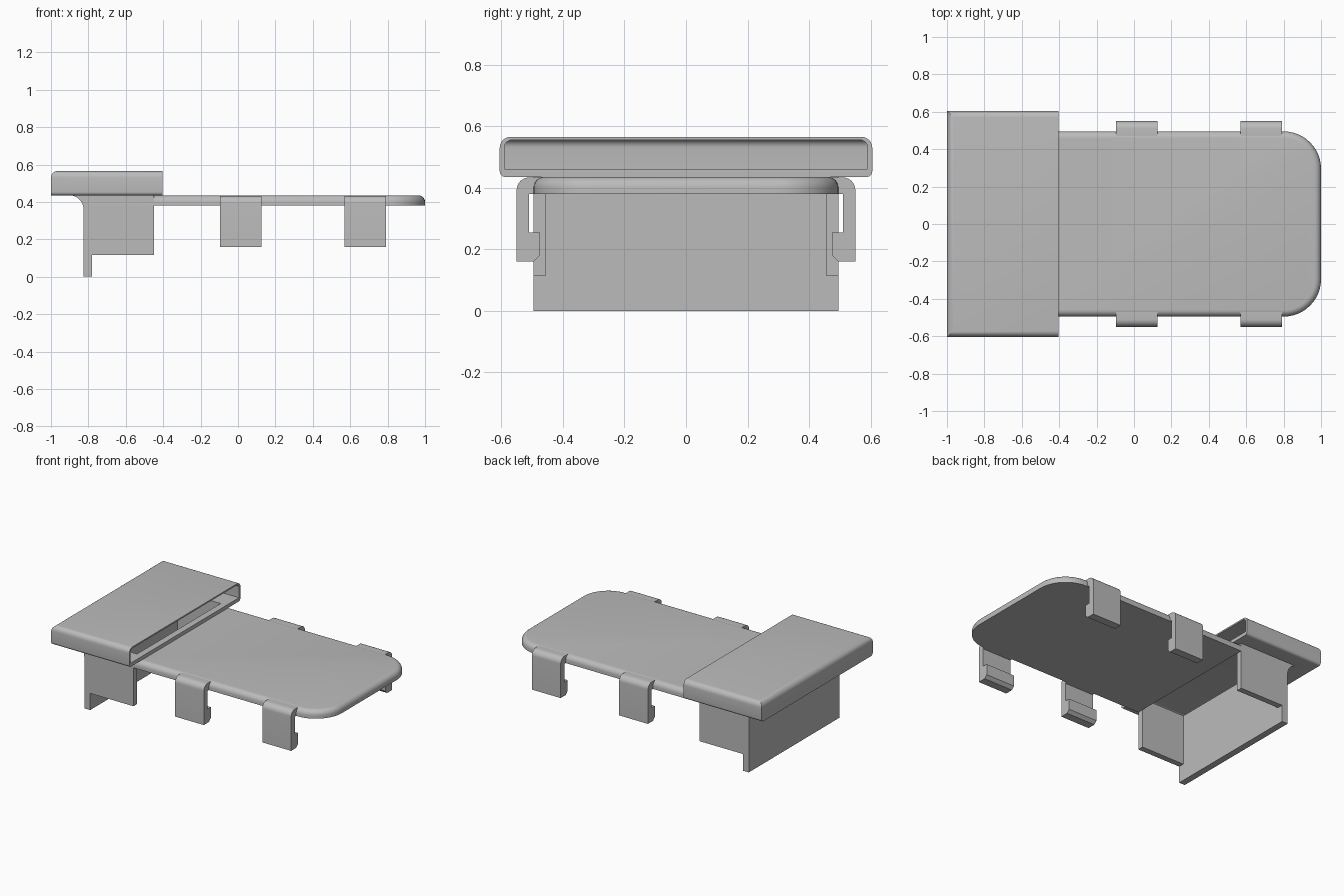
import bpy, bmesh, math
from mathutils import Vector

cube = bpy.data.objects.get("Cube")
if cube:
    bpy.data.objects.remove(cube)

grey = bpy.data.materials.new("plain grey")
grey.use_nodes = True
grey.diffuse_color = (0.5, 0.5, 0.5, 1)
grey.node_tree.nodes["Principled BSDF"].inputs["Base Color"].default_value = (0.5, 0.5, 0.5, 1)


def finish(bm, name, helper=False):
    bmesh.ops.recalc_face_normals(bm, faces=bm.faces)
    mesh = bpy.data.meshes.new(name)
    bm.to_mesh(mesh)
    bm.free()
    obj = bpy.data.objects.new(name, mesh)
    bpy.context.collection.objects.link(obj)
    mesh.materials.append(grey)
    obj.hide_render = helper
    return obj


def box_mesh(x, y, z):
    bm = bmesh.new()
    bmesh.ops.create_cube(bm, size=1)
    for v in bm.verts:
        v.co = [r[0] if c < 0 else r[1] for c, r in zip(v.co, (x, y, z))]
    return bm


def round_edges(bm, radius, rule, segments=6):
    edges = [e for e in bm.edges if rule(e.verts[0].co, e.verts[1].co)]
    bmesh.ops.bevel(bm, geom=edges, offset=radius, segments=segments,
                    profile=0.5, affect='EDGES')


def extrude(points, axis, start, end, name):
    """Extrude a closed outline along x ((y, z) points) or y ((x, z) points)."""
    bm = bmesh.new()
    verts = [bm.verts.new((start, a, b) if axis == 'x' else (a, start, b)) for a, b in points]
    face = bm.faces.new(verts)
    new = bmesh.ops.extrude_face_region(bm, geom=[face])["geom"]
    shift = Vector((end - start, 0, 0)) if axis == 'x' else Vector((0, end - start, 0))
    bmesh.ops.translate(bm, vec=shift, verts=[g for g in new if isinstance(g, bmesh.types.BMVert)])
    return finish(bm, name)


def arc(cx, cz, r, a, b, n=8):
    return [(cx + r * math.cos(math.radians(a + (b - a) * i / n)),
             cz + r * math.sin(math.radians(a + (b - a) * i / n))) for i in range(n + 1)]


def cut(target, cutter):
    mod = target.modifiers.new("cut", 'BOOLEAN')
    mod.operation = 'DIFFERENCE'
    mod.solver = 'EXACT'
    mod.object = cutter
    bpy.context.view_layer.objects.active = target
    bpy.ops.object.modifier_apply(modifier=mod.name)


def smooth(obj):
    bpy.ops.object.select_all(action='DESELECT')
    obj.select_set(True)
    bpy.context.view_layer.objects.active = obj
    bpy.ops.object.shade_smooth_by_angle(angle=math.radians(30))


# Flat cover plate: rounded end corners, then a rounded upper rim
bm = box_mesh((-0.8, 1), (-0.495, 0.495), (0.38, 0.435))
round_edges(bm, 0.2, lambda a, b: a.x > 0.9 and b.x > 0.9 and abs(a.z - b.z) > 0.01, 12)
round_edges(bm, 0.035, lambda a, b: min(a.z, b.z) > 0.43 and max(a.x, b.x) > -0.7)
plate = finish(bm, "cover_plate")

# Hood: box with rounded top and lower side edges, open towards +x
bm = box_mesh((-1, -0.405), (-0.605, 0.605), (0.435, 0.565))
round_edges(bm, 0.035, lambda a, b: min(a.z, b.z) > 0.56 and min(a.x, b.x) < -0.9)
round_edges(bm, 0.018, lambda a, b: max(a.z, b.z) < 0.44 and abs(a.x - b.x) > 0.1)
hood = finish(bm, "hood")

bm = box_mesh((-0.985, -0.3), (-0.59, 0.59), (0.46, 0.555))
round_edges(bm, 0.025, lambda a, b: min(a.z, b.z) > 0.55 and min(a.x, b.x) < -0.9)
cavity = finish(bm, "hood_cavity_cutter", True)
chute = finish(box_mesh((-0.78, -0.45), (-0.455, 0.455), (0.2, 0.5)), "chute_cutter", True)
cut(hood, cavity)
cut(hood, chute)
cut(plate, chute)
for helper in (cavity, chute):
    bpy.data.objects.remove(helper)

# Rear wall with a curved foot under the hood
wall_outline = [(-0.825, 0), (-0.78, 0), (-0.78, 0.437)] + arc(-0.905, 0.357, 0.08, 90, 0)
wall = extrude(wall_outline, 'y', -0.495, 0.495, "rear_wall")

# Cheeks and snap clips on both sides
clip_outline = ([(0.47, 0.38), (0.51, 0.38), (0.51, 0.255), (0.475, 0.255), (0.475, 0.18),
                 (0.495, 0.16), (0.55, 0.16)] + arc(0.51, 0.393, 0.04, 0, 90) + [(0.47, 0.433)])
parts = [plate, hood, wall]
for side, sign in (("left", 1), ("right", -1)):
    finish(box_mesh((-0.79, -0.45), sorted((sign * 0.455, sign * 0.495)), (0.115, 0.437)),
           "cheek_" + side)
    outline = [(sign * y, z) for y, z in clip_outline]
    for place, x in (("inner", -0.095), ("outer", 0.57)):
        parts.append(extrude(outline, 'x', x, x + 0.22, f"clip_{place}_{side}"))

for obj in parts:
    smooth(obj)
